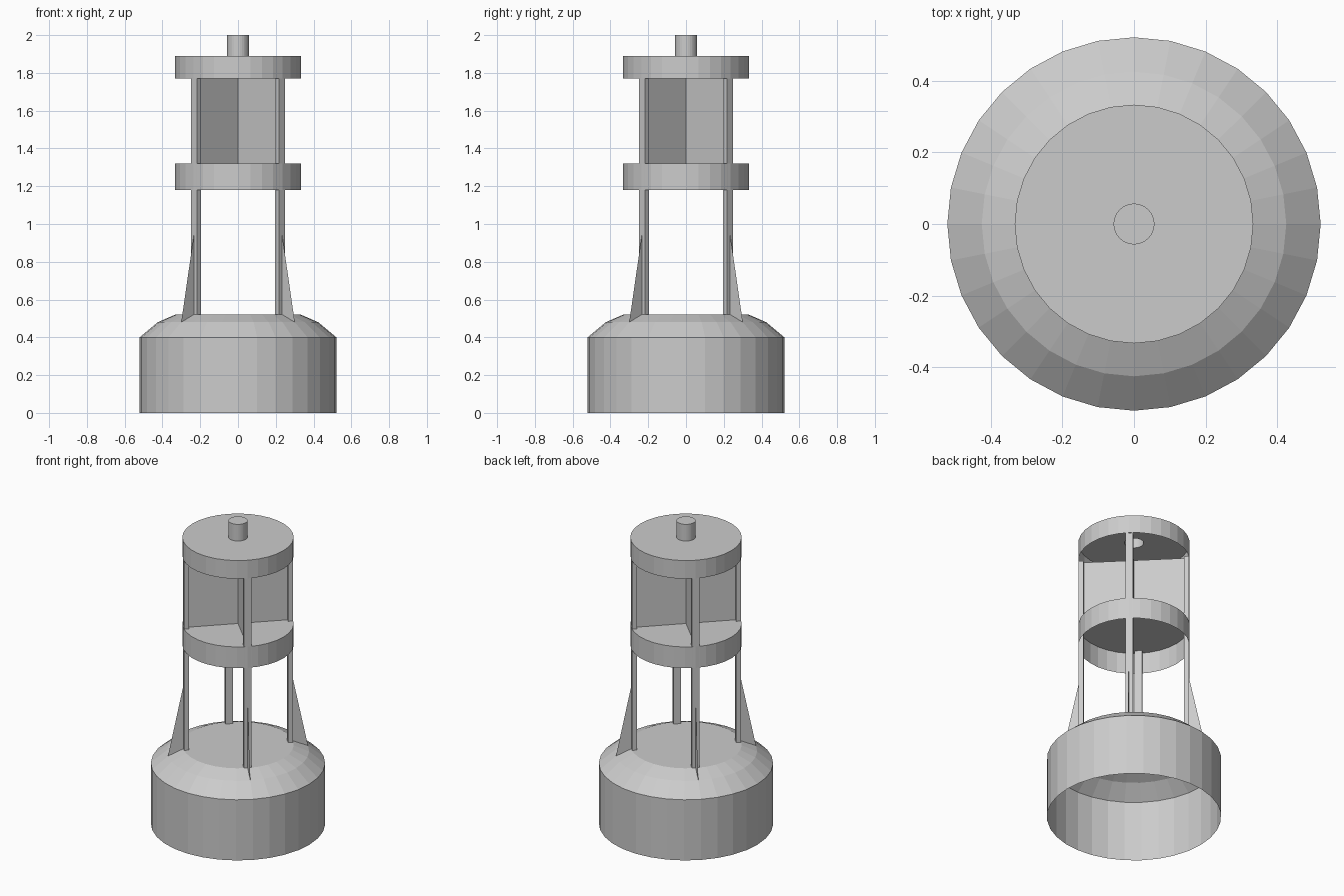
import bpy
import bmesh
from math import cos, sin, pi
from mathutils import Matrix

if "Cube" in bpy.data.objects:
    bpy.data.objects.remove(bpy.data.objects["Cube"])

SIDES = 32
R_TOWER = 0.333


def finish(name, bm):
    bmesh.ops.recalc_face_normals(bm, faces=bm.faces)
    mesh = bpy.data.meshes.new(name)
    bm.to_mesh(mesh)
    bm.free()
    obj = bpy.data.objects.new(name, mesh)
    bpy.context.collection.objects.link(obj)
    return obj


def lathe(name, profile):
    """Spin (radius, z) points into an open-bottomed shell with a closed top."""
    bm = bmesh.new()
    rings = [[bm.verts.new((r * cos(2 * pi * i / SIDES), r * sin(2 * pi * i / SIDES), z))
              for i in range(SIDES)] for r, z in profile]
    for low, high in zip(rings, rings[1:]):
        for i in range(SIDES):
            j = (i + 1) % SIDES
            bm.faces.new((low[i], low[j], high[j], high[i]))
    bm.faces.new(rings[-1])
    obj = finish(name, bm)
    # keep the faces pointing outward and upward
    if obj.data.polygons[-1].normal.z < 0:
        obj.data.flip_normals()
    return obj


def box(name, size, center, angle):
    bm = bmesh.new()
    bmesh.ops.create_cube(bm, size=1)
    bmesh.ops.scale(bm, vec=size, verts=bm.verts)
    bmesh.ops.translate(bm, vec=center, verts=bm.verts)
    bm.transform(Matrix.Rotation(angle, 4, 'Z'))
    return finish(name, bm)


def plate(name, outline, angle):
    """Flat sheet from (radius, z) points standing in a radial plane."""
    bm = bmesh.new()
    bm.faces.new([bm.verts.new((r, 0, z)) for r, z in outline])
    bm.transform(Matrix.Rotation(angle, 4, 'Z'))
    return finish(name, bm)


# Float hull, middle platform, and top cap with its stub
lathe("float_hull", [(0.521, 0), (0.521, 0.4), (0.425, 0.48), (R_TOWER, 0.52)])
lathe("middle_platform", [(R_TOWER, 1.18), (R_TOWER, 1.32)])
lathe("top_cap", [(R_TOWER, 1.77), (R_TOWER, 1.89), (0.057, 1.89), (0.057, 2.0)])

# Four diagonal posts, each with a gusset and a reflector panel
for k in range(4):
    a = pi / 4 + k * pi / 2
    box(f"post_{k + 1}", (0.03, 0.045, 1.25), (0.316, 0, 1.145), a)
    plate(f"gusset_{k + 1}", [(0.331, 0.52), (0.425, 0.48), (0.331, 0.94)], a)
    plate(f"reflector_panel_{k + 1}",
          [(0, 1.32), (0.302, 1.32), (0.302, 1.77), (0, 1.77)], a)
